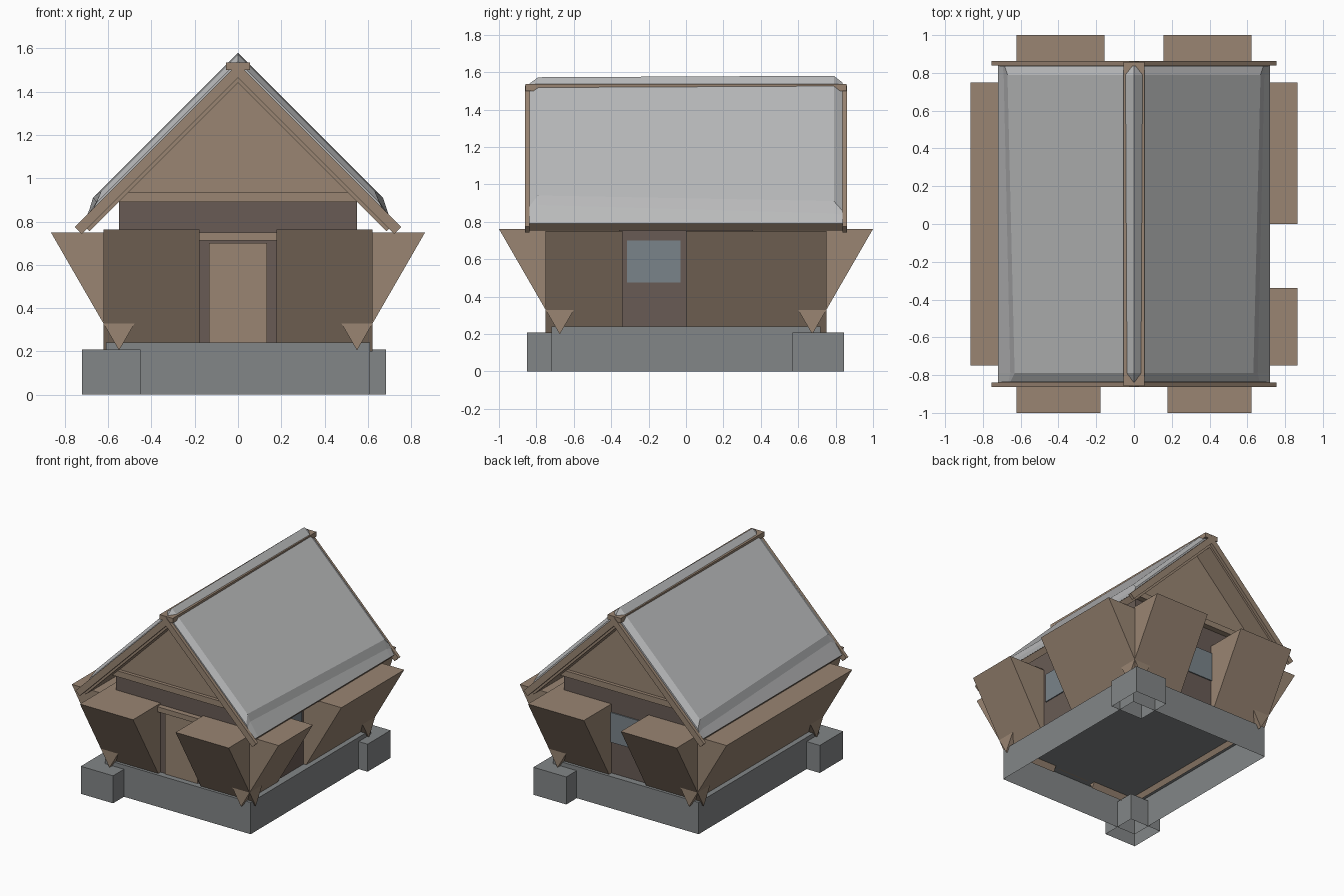
import bpy, bmesh

cube = bpy.data.objects.get("Cube")
if cube:
    bpy.data.objects.remove(cube)


def material(name, rgb):
    m = bpy.data.materials.new(name)
    m.use_nodes = True
    color = (*rgb, 1)
    m.diffuse_color = color
    bsdf = next(n for n in m.node_tree.nodes if n.type == 'BSDF_PRINCIPLED')
    bsdf.inputs["Base Color"].default_value = color
    bsdf.inputs["Roughness"].default_value = 0.9
    return m


WOOD = material("light wood", (0.32, 0.235, 0.17))
WALL = material("dark wood", (0.14, 0.105, 0.09))
STONE = material("stone", (0.225, 0.238, 0.242))
SLATE = material("pale roof", (0.485, 0.491, 0.497))
GLASS = material("window glass", (0.195, 0.23, 0.254))


def loft(name, rings, mat):
    """Join matching rings of 3D points with quads and cap both ends."""
    bm = bmesh.new()
    loops = [[bm.verts.new(p) for p in ring] for ring in rings]
    n = len(loops[0])
    for a, b in zip(loops, loops[1:]):
        for i in range(n):
            j = (i + 1) % n
            bm.faces.new((a[i], a[j], b[j], b[i]))
    bm.faces.new(loops[0])
    bm.faces.new(loops[-1])
    bmesh.ops.recalc_face_normals(bm, faces=bm.faces)
    mesh = bpy.data.meshes.new(name)
    bm.to_mesh(mesh)
    bm.free()
    mesh.materials.append(mat)
    ob = bpy.data.objects.new(name, mesh)
    bpy.context.collection.objects.link(ob)
    return ob


def along_y(name, profile, y0, y1, mat):
    return loft(name, [[(x, y, z) for x, z in profile] for y in (y0, y1)], mat)


def along_x(name, profile, x0, x1, mat):
    return loft(name, [[(x, y, z) for y, z in profile] for x in (x0, x1)], mat)


def box(name, x0, x1, y0, y1, z0, z1, mat, open_bottom=False):
    ob = along_y(name, [(x0, z0), (x1, z0), (x1, z1), (x0, z1)], y0, y1, mat)
    if open_bottom:
        bm = bmesh.new()
        bm.from_mesh(ob.data)
        bm.normal_update()
        low = [f for f in bm.faces if f.normal.z < -0.9]
        bmesh.ops.delete(bm, geom=low, context='FACES')
        bm.to_mesh(ob.data)
        bm.free()
    return ob


def mirrored(top, outer, bottom):
    """Symmetric roof profile from its centre points and right-hand points."""
    return ([top] + outer + [bottom]
            + [(-x, z) for x, z in reversed(outer)])


def triangle(center, half, top):
    """Equilateral triangle pointing down."""
    return [(center - half, top), (center + half, top),
            (center, top - half * 3 ** 0.5)]


# Stone foundation, hollow underneath, with two diagonal corner blocks
box("foundation", -0.61, 0.61, -0.72, 0.72, 0, 0.24, STONE, True)
box("front_corner_block", -0.72, -0.45, -0.85, -0.57, 0, 0.208, STONE, True)
box("back_corner_block", 0.41, 0.685, 0.57, 0.845, 0, 0.208, STONE, True)

# House walls
box("walls", -0.55, 0.55, -0.67, 0.67, 0.24, 0.89, WALL, True)

# Leaning triangular wall timbers
for label, y, inner in (("front", -0.675, 0.178), ("back", 0.675, 0.155)):
    for side, s in (("left", 1), ("right", -1)):
        along_x(f"{label}_{side}_timber", triangle(y, 0.325, 0.762),
                s * inner, s * 0.622, WOOD)
for label, x, y0, y1 in (("right_side_timber", -0.55, -0.75, 0.75),
                         ("left_side_front_timber", 0.55, -0.75, -0.34),
                         ("left_side_back_timber", 0.55, 0, 0.75)):
    along_y(label, triangle(x, 0.315, 0.75), y0, y1, WOOD)

# Door, lintel and windows
box("door", -0.135, 0.135, -0.678, -0.669, 0.24, 0.7, WOOD)
box("door_lintel", -0.18, 0.18, -0.71, -0.66, 0.712, 0.75, WOOD)
box("side_window", 0.549, 0.558, -0.315, -0.03, 0.475, 0.7, GLASS)
box("back_window", -0.155, 0.155, 0.669, 0.678, 0.475, 0.7, GLASS)

# Gables, tie beams and sloping edge boards at both ends
board = mirrored((0, 1.53), [(0.755, 0.775), (0.722, 0.743)], (0, 1.465))
for label, s in (("front", -1), ("back", 1)):
    along_y(f"{label}_gable", [(-0.57, 0.89), (0.57, 0.89), (0, 1.46)],
            s * 0.64, s * 0.69, WOOD)
    box(f"{label}_tie_beam", -0.555, 0.555, s * 0.65, s * 0.715,
        0.89, 0.935, WOOD)
    along_y(f"{label}_edge_board", board, s * 0.838, s * 0.862, WOOD)

# Wooden roof deck and ridge board
deck = mirrored((0, 1.51), [(0.72, 0.79), (0.687, 0.755)], (0, 1.442))
along_y("roof_deck", deck, -0.838, 0.838, WOOD)
box("ridge_board", -0.055, 0.055, -0.858, 0.858, 1.5, 1.536, WOOD)

# Pale roof covering: chamfered ends and slightly uneven eaves
rings = []
for y, peak, eave, lip in (
        (-0.836, 1.54, (0.655, 0.885), (0.665, 0.865)),
        (-0.79, 1.573, (0.632, 0.941), (0.655, 0.89)),
        (0.79, 1.581, (0.67, 0.911), (0.69, 0.845)),
        (0.836, 1.545, (0.685, 0.86), (0.695, 0.835))):
    section = mirrored((0, peak), [eave, lip, (0.721, 0.791)], (0, 1.512))
    rings.append([(x, y, z) for x, z in section])
loft("roof_covering", rings, SLATE)
